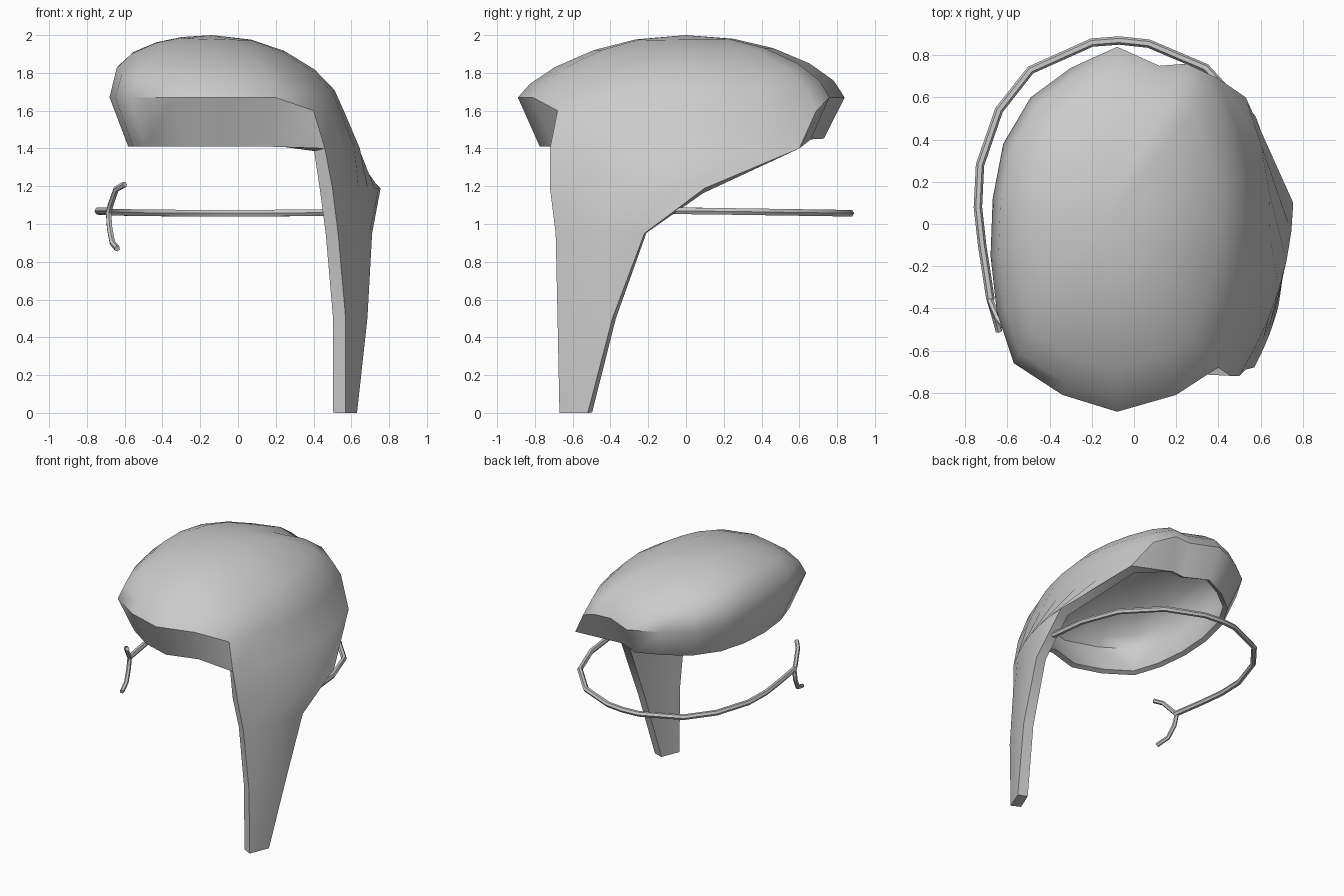
import bpy, bmesh, math
from mathutils import Vector

cube = bpy.data.objects.get("Cube")
if cube:
    bpy.data.objects.remove(cube, do_unlink=True)

grey = bpy.data.materials.new("plain_grey")
grey.use_nodes = True
colour = (0.6, 0.6, 0.6, 1)
grey.diffuse_color = colour
grey.node_tree.nodes["Principled BSDF"].inputs["Base Color"].default_value = colour


def activate(obj):
    bpy.ops.object.select_all(action="DESELECT")
    obj.select_set(True)
    bpy.context.view_layer.objects.active = obj


# Canopy shell: outline of its widest line, clockwise from the leg's front edge
outline = [(0.2, -0.81), (-0.08, -0.89), (-0.34, -0.81), (-0.57, -0.66),
           (-0.65, -0.42), (-0.68, -0.15), (-0.67, 0.12), (-0.62, 0.38),
           (-0.49, 0.6), (-0.3, 0.74), (-0.08, 0.84), (0.12, 0.75), (0.25, 0.76)]
apex = Vector((-0.14, 0, 2))
COLS = 7

# Side panel rows, top to foot: front x, front y, back x, back y, bow, z
panel_rows = [(0.4, -0.68, 0.4, 0.69, 0.16, 1.6),
              (0.46, -0.72, 0.53, 0.6, 0.15, 1.4),
              (0.5, -0.72, 0.755, 0.1, 0.06, 1.19),
              (0.53, -0.69, 0.71, -0.22, 0.03, 0.95),
              (0.57, -0.68, 0.685, -0.39, 0.01, 0.5),
              (0.57, -0.67, 0.63, -0.52, 0, 0)]


def panel_row(fx, fy, bx, by, bow, z):
    """Points bowed outward, from the back edge to the front edge."""
    row = []
    for i in range(COLS):
        s = 1 - i / (COLS - 1)
        row.append(Vector((fx + (bx - fx) * s + bow * 4 * s * (1 - s),
                           fy + (by - fy) * s, z)))
    return row


def dome_point(edge, f):
    """Point on the rounded roof between the apex and its edge."""
    p = apex.lerp(edge, f)
    way = (edge - apex).to_2d().normalized()
    power = 0.65 - 0.32 * max(0, -way.x) + 0.12 * max(0, -way.y)
    p.z = edge.z + (apex.z - edge.z) * (1 - f * f) ** power
    return p


wide = [Vector((x, y, 1.67)) for x, y in outline]
rim = [Vector((x * 0.84 - 0.01, y * 0.87, 1.41 + 0.05 * max(0, y))) for x, y in outline]
panels = [panel_row(*r) for r in panel_rows]
edge_ring = wide + panels[0]
rings = [[dome_point(e, f) for e in edge_ring] for f in (0.3, 0.55, 0.78, 0.93)]
rings += [edge_ring, rim + panels[1]]

bm = bmesh.new()
top = bm.verts.new(apex)
grid = [[bm.verts.new(p) for p in ring] for ring in rings]
n = len(edge_ring)
for i in range(n):
    j = (i + 1) % n
    bm.faces.new((top, grid[0][i], grid[0][j]))
    for a, b in zip(grid, grid[1:]):
        bm.faces.new((a[i], b[i], b[j], a[j]))

# Side panel narrowing into the leg
last = grid[-1][len(outline):]
leg_verts = list(last)
for row in panels[2:]:
    new = [bm.verts.new(p) for p in row]
    for i in range(COLS - 1):
        bm.faces.new((last[i], new[i], new[i + 1], last[i + 1]))
    leg_verts += new
    last = new
bmesh.ops.recalc_face_normals(bm, faces=bm.faces)
if top.normal.z < 0 or top.link_faces[0].normal.z < 0:
    bmesh.ops.reverse_faces(bm, faces=bm.faces)
bm.verts.index_update()
leg_ids = [v.index for v in leg_verts]
mesh = bpy.data.meshes.new("canopy_and_leg")
bm.to_mesh(mesh)
bm.free()
canopy = bpy.data.objects.new("canopy_and_leg", mesh)
bpy.context.collection.objects.link(canopy)
mesh.materials.append(grey)

# Thickness: thin canopy, thicker leg
group = canopy.vertex_groups.new(name="leg")
group.add(leg_ids, 1, "REPLACE")
solid = canopy.modifiers.new("thickness", "SOLIDIFY")
solid.thickness = 0.075
solid.offset = -1
solid.vertex_group = group.name
solid.thickness_vertex_group = 0.5
activate(canopy)
bpy.ops.object.modifier_apply(modifier=solid.name)
bpy.ops.object.shade_smooth_by_angle(angle=math.radians(50))


def tube(name, points, radius):
    """Slim rod along a path of straight pieces."""
    curve = bpy.data.curves.new(name, "CURVE")
    curve.dimensions = "3D"
    curve.bevel_depth = radius
    curve.bevel_resolution = 1
    curve.use_fill_caps = True
    spline = curve.splines.new("POLY")
    spline.points.add(len(points) - 1)
    for p, co in zip(spline.points, points):
        p.co = (*co, 1)
    curve.materials.append(grey)
    obj = bpy.data.objects.new(name, curve)
    bpy.context.collection.objects.link(obj)
    activate(obj)
    bpy.ops.object.convert(target="MESH")
    bpy.ops.object.shade_smooth_by_angle(angle=math.radians(50))


# Curved arm sweeping around the back
arm = [(0.69, -0.06), (0.66, 0.22), (0.56, 0.5), (0.34, 0.74), (0.07, 0.855),
       (-0.07, 0.87), (-0.2, 0.86), (-0.49, 0.73), (-0.64, 0.54), (-0.73, 0.28),
       (-0.74, 0.08), (-0.72, -0.1), (-0.68, -0.36)]
tube("curved_arm", [(x, y, 1.07 - 0.015 * max(0, y)) for x, y in arm], 0.02)

# Forked grip on the arm's end
grip = [(-0.6, -0.5, 1.21), (-0.645, -0.45, 1.185), (-0.675, -0.38, 1.1),
        (-0.685, -0.35, 1.06), (-0.68, -0.37, 0.98), (-0.665, -0.42, 0.9),
        (-0.64, -0.51, 0.87)]
tube("forked_grip", grip, 0.016)
